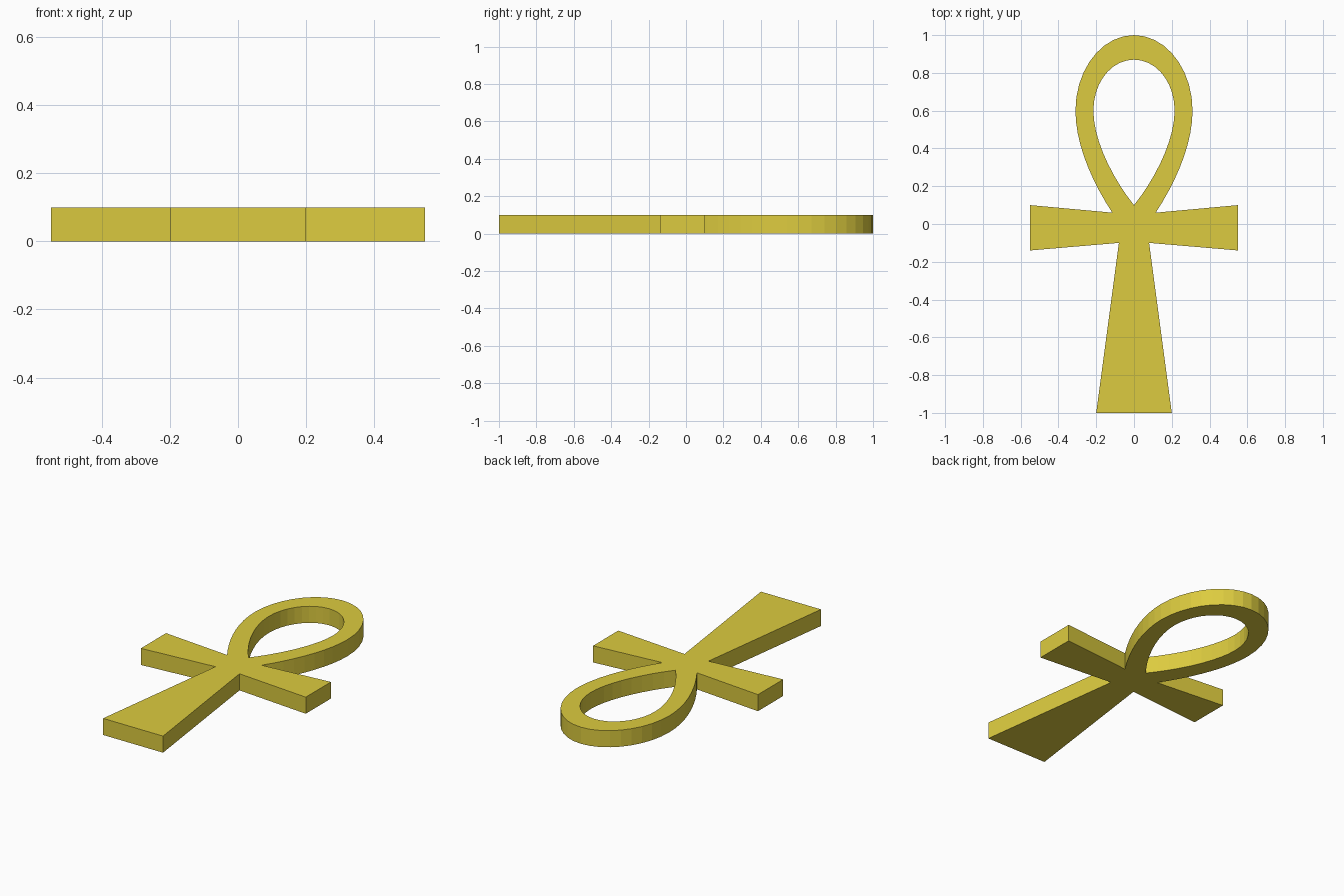
import bpy
import bmesh
from mathutils import Vector
from mathutils.geometry import interpolate_bezier

if "Cube" in bpy.data.objects:
    bpy.data.objects.remove(bpy.data.objects["Cube"])

HEIGHT = 0.10
STEPS = 10


def arc(*pts):
    """Points along a cubic curve, as 2D tuples."""
    p = [Vector((x, y, 0)) for x, y in pts]
    return [(v.x, v.y) for v in interpolate_bezier(*p, STEPS)]


def mirrored(half):
    """Close a right-hand half profile across x = 0."""
    left = [(-x, y) for x, y in reversed(half) if abs(x) > 1e-5]
    return half + left


# Right half of the outline: flared stem, flared arm, then the loop
outer = [(0.20, -1.0), (0.08, -0.10), (0.55, -0.14), (0.55, 0.10)]
outer += arc((0.115, 0.06), (0.22, 0.22), (0.31, 0.42), (0.31, 0.60))
outer += arc((0.31, 0.60), (0.31, 0.82), (0.17, 1.0), (0.0, 1.0))[1:]

# Right half of the teardrop hole
inner = arc((0.0, 0.10), (0.12, 0.25), (0.215, 0.45), (0.215, 0.60))
inner += arc((0.215, 0.60), (0.215, 0.75), (0.12, 0.87), (0.0, 0.87))[1:]

bm = bmesh.new()
edges = []
for loop in (mirrored(outer), mirrored(inner)):
    vs = [bm.verts.new((x, y, 0)) for x, y in loop]
    edges += [bm.edges.new((vs[i - 1], vs[i])) for i in range(len(vs))]

# Fill between the outlines and extrude to a slab
bmesh.ops.triangle_fill(bm, edges=edges, use_beauty=True, normal=(0, 0, 1))
ext = bmesh.ops.extrude_face_region(bm, geom=bm.faces[:], use_keep_orig=True)
top = [g for g in ext["geom"] if isinstance(g, bmesh.types.BMVert)]
bmesh.ops.translate(bm, verts=top, vec=(0, 0, HEIGHT))
bmesh.ops.recalc_face_normals(bm, faces=bm.faces[:])

mesh = bpy.data.meshes.new("looped_cross")
bm.to_mesh(mesh)
bm.free()

gold = bpy.data.materials.new("gold")
gold.diffuse_color = (0.72, 0.60, 0.05, 1)
gold.use_nodes = True
gold.node_tree.nodes["Principled BSDF"].inputs["Base Color"].default_value = gold.diffuse_color
mesh.materials.append(gold)
bpy.context.collection.objects.link(bpy.data.objects.new("looped_cross", mesh))
